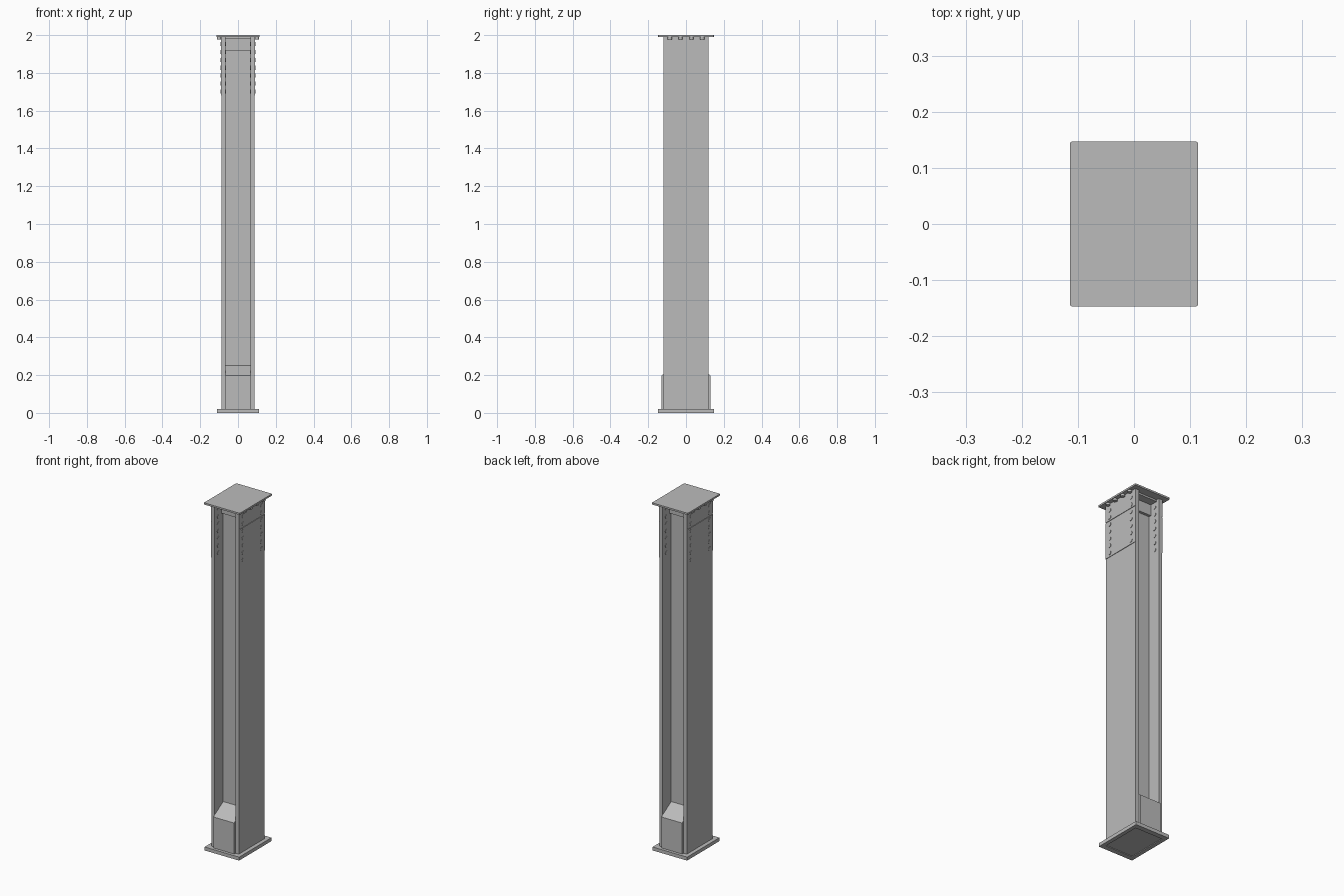
import bpy
import bmesh
from mathutils import Matrix, Vector

cube = bpy.data.objects.get("Cube")
if cube:
    bpy.data.objects.remove(cube, do_unlink=True)

GREY = (0.5, 0.5, 0.5, 1.0)
steel = bpy.data.materials.new("grey_steel")
steel.use_nodes = True
steel.diffuse_color = GREY
steel.node_tree.nodes["Principled BSDF"].inputs["Base Color"].default_value = GREY


def finish(name, bm):
    bmesh.ops.recalc_face_normals(bm, faces=bm.faces)
    mesh = bpy.data.meshes.new(name)
    bm.to_mesh(mesh)
    bm.free()
    mesh.materials.append(steel)
    obj = bpy.data.objects.new(name, mesh)
    bpy.context.collection.objects.link(obj)
    return obj


def box(name, x, y, z, bevel=0):
    """Box from (min, max) ranges."""
    lo, hi = Vector((x[0], y[0], z[0])), Vector((x[1], y[1], z[1]))
    bm = bmesh.new()
    size = Matrix.Diagonal((hi - lo).to_4d())
    bmesh.ops.create_cube(bm, size=1, matrix=Matrix.Translation((lo + hi) / 2) @ size)
    if bevel:
        upright = [e for e in bm.edges
                   if abs(e.verts[0].co.z - e.verts[1].co.z) > 1e-4]
        bmesh.ops.bevel(bm, geom=upright, offset=bevel, segments=2,
                        profile=0.5, affect='EDGES')
    return finish(name, bm)


def span(side, near, far):
    """Range on the given side of the centre plane."""
    return sorted((side * near, side * far))


def prism(name, profile, half_width):
    """Extrude a (y, z) profile along x."""
    bm = bmesh.new()
    face = bm.faces.new([bm.verts.new((-half_width, y, z)) for y, z in profile])
    new = bmesh.ops.extrude_face_region(bm, geom=[face])["geom"]
    bmesh.ops.translate(bm, vec=(2 * half_width, 0, 0),
                        verts=[v for v in new if isinstance(v, bmesh.types.BMVert)])
    return finish(name, bm)


def studs(name, centres, radius, depth, axis):
    """A set of round bolt heads along one axis."""
    turn = Vector((0, 0, 1)).rotation_difference(Vector(axis)).to_matrix().to_4x4()
    bm = bmesh.new()
    for c in centres:
        bmesh.ops.create_cone(bm, cap_ends=True, segments=12, radius1=radius,
                              radius2=radius, depth=depth,
                              matrix=Matrix.Translation(c) @ turn)
    return finish(name, bm)


INNER, OUTER, DEPTH, WEB = 0.066, 0.0875, 0.118, 0.04
PLATE = 0.0905
PLATE_Y, FOOT = 0.147, 0.004

# End plates; the base is a frame around the column foot
box("top_plate", (-0.114, 0.114), (-PLATE_Y, PLATE_Y), (1.99, 2.0), 0.004)
for s, side in ((-1, "right"), (1, "left")):
    box(f"base_plate_{side}", span(s, OUTER, 0.11), (-PLATE_Y, PLATE_Y), (0, 0.02))
for s, side in ((-1, "front"), (1, "back")):
    box(f"base_plate_{side}", (-OUTER, OUTER), span(s, DEPTH, PLATE_Y), (0, 0.02))

# Column web
box("web", (-INNER, INNER), (-WEB, WEB), (FOOT, 1.99))

rows = [1.702 + i * 0.0417 for i in range(7)]
for s, side in ((-1, "right"), (1, "left")):
    # Flange with its two splice plates
    box(f"flange_{side}", span(s, INNER, OUTER), (-DEPTH, DEPTH), (FOOT, 1.99))
    box(f"splice_plate_lower_{side}", span(s, OUTER, PLATE),
        (-DEPTH, DEPTH), (1.68, 1.887))
    box(f"splice_plate_upper_{side}", span(s, OUTER, PLATE),
        (-DEPTH, DEPTH), (1.892, 1.99))
    # Bolt heads outside and inside the flange
    for face, x in (("outer", PLATE), ("inner", INNER)):
        studs(f"{face}_bolts_{side}",
              [(s * x, y, z) for y in (-0.084, 0.084) for z in rows],
              0.011, 0.005, (1, 0, 0))
    # Bolts hanging from the top plate
    studs(f"top_plate_bolts_{side}",
          [(s * 0.1, y, 1.985) for y in (-0.086, -0.03, 0.03, 0.086)],
          0.011, 0.014, (0, 0, 1))

for s, side in ((-1, "front"), (1, "back")):
    # Sloped filler at the foot and angle cleat at the head
    prism(f"foot_filler_{side}",
          [(s * WEB, FOOT), (s * 0.13, FOOT), (s * 0.13, 0.198), (s * WEB, 0.252)],
          INNER)
    prism(f"head_cleat_{side}",
          [(s * WEB, 1.917), (s * 0.055, 1.917), (s * 0.055, 1.98),
           (s * 0.1, 1.98), (s * 0.1, 1.99), (s * WEB, 1.99)],
          INNER)
